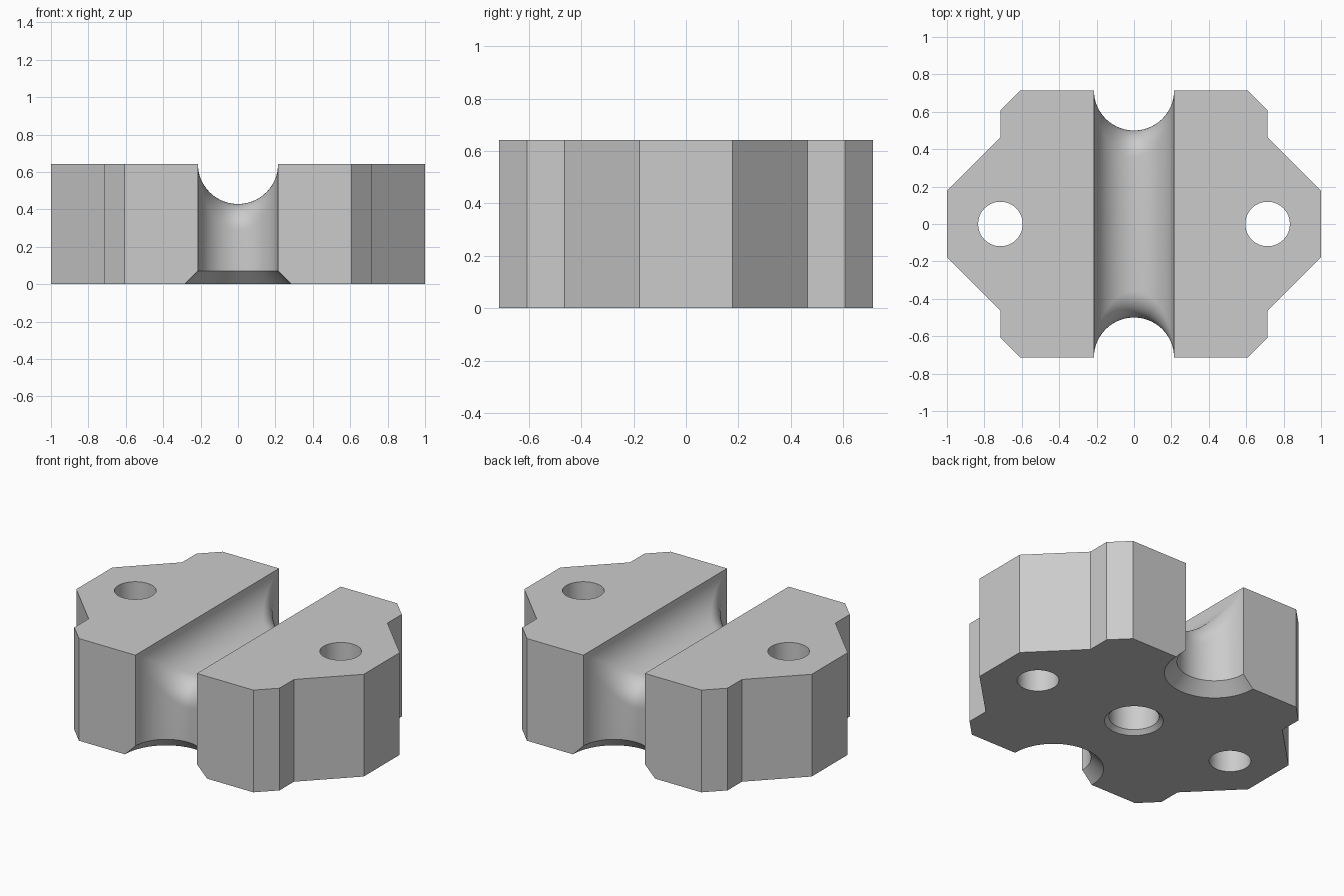
import bpy, bmesh, math
from mathutils import Vector

if "Cube" in bpy.data.objects:
    bpy.data.objects.remove(bpy.data.objects["Cube"])

U = 1 / 14                       # design module
TOP, HALF = 9 * U, 10 * U        # block height and half depth
R, FILLET = 3 * U, 2 * U         # groove radius, bend rounding
OUT = 0.3                        # how far cutters stick out

plastic = bpy.data.materials.new("light_grey")
plastic.use_nodes = True
grey = (0.6, 0.6, 0.6, 1)
plastic.diffuse_color = grey
plastic.node_tree.nodes["Principled BSDF"].inputs["Base Color"].default_value = grey


def make_object(name, bm):
    bmesh.ops.remove_doubles(bm, verts=bm.verts, dist=1e-5)
    bmesh.ops.recalc_face_normals(bm, faces=bm.faces)
    mesh = bpy.data.meshes.new(name)
    bm.to_mesh(mesh)
    bm.free()
    mesh.materials.append(plastic)
    ob = bpy.data.objects.new(name, mesh)
    bpy.context.collection.objects.link(ob)
    return ob


def loft(name, rows):
    """Skin closed rings of points and cap both ends."""
    bm = bmesh.new()
    rings = [[bm.verts.new(p) for p in row] for row in rows]
    n = len(rings[0])
    for a, b in zip(rings, rings[1:]):
        for i in range(n):
            j = (i + 1) % n
            bm.faces.new((a[i], a[j], b[j], b[i]))
    bm.faces.new(rings[0])
    bm.faces.new(rings[-1])
    return make_object(name, bm)


def turned(name, x, profile, sides=64):
    """Vertical round cutter from (radius, z) pairs."""
    angles = [math.tau * i / sides for i in range(sides)]
    return loft(name, [[(x + r * math.cos(a), r * math.sin(a), z) for a in angles]
                       for r, z in profile])


# Block: stepped outline pulled up to full height
corner = [(14, 2.5), (10, 6.5), (10, 8.5), (8.5, 10)]
outline = corner + [(-x, y) for x, y in reversed(corner)]
outline += [(-x, -y) for x, y in outline]
block = loft("block", [[(x * U, y * U, z) for x, y in outline] for z in (0, TOP)])

# Groove: one round channel running up the end, over the top and down again
STEPS, BEND = 40, 12
turns = [math.pi * (i / STEPS - 0.5) for i in range(STEPS + 1)]


def wall_row(radius, z):
    ring = [(radius * math.sin(t), HALF - radius * math.cos(t), z) for t in turns]
    return ring + [(radius, HALF + OUT, z), (-radius, HALF + OUT, z)]


def bend_row(f):
    ring = []
    for t in turns:
        s, c = math.sin(t), max(math.cos(t), 0)
        centre = Vector(((R + FILLET) * s, HALF - (R + FILLET) * c, TOP - (R + FILLET) * c))
        to_wall, to_floor = Vector((-s, c, 0)), Vector((-s, 0, c))
        angle = to_wall.angle(to_floor)
        if angle < 1e-4:
            way = to_wall
        else:
            way = (to_wall * math.sin((1 - f) * angle)
                   + to_floor * math.sin(f * angle)) / math.sin(angle)
        ring.append(tuple(centre + way * FILLET))
    return ring + [(R, HALF + OUT, TOP + OUT), (-R, HALF + OUT, TOP + OUT)]


rows = [wall_row(R + 1.5 * U, -U / 2), wall_row(R, U)]
rows += [bend_row(i / BEND) for i in range(BEND + 1)]
rows += [[(x, -y, z) for x, y, z in row] for row in reversed(rows)]
cutters = [loft("groove_cutter", rows)]

# Screw holes through both ears, blind chamfered hole underneath
for side in (-1, 1):
    cutters.append(turned("screw_hole_cutter", side * HALF,
                          [(0.119, -OUT), (0.119, TOP + OUT)]))
cutters.append(turned("centre_hole_cutter", 0,
                      [(0.188, -0.02), (0.143, 0.025), (0.143, 4 * U)]))

bpy.context.view_layer.objects.active = block
for cutter in cutters:
    mod = block.modifiers.new("cut", 'BOOLEAN')
    mod.operation = 'DIFFERENCE'
    mod.solver = 'EXACT'
    mod.object = cutter
    bpy.ops.object.modifier_apply(modifier=mod.name)
    bpy.data.objects.remove(cutter)

bpy.ops.object.select_all(action='DESELECT')
block.select_set(True)
bpy.ops.object.shade_smooth_by_angle(angle=math.radians(30))
